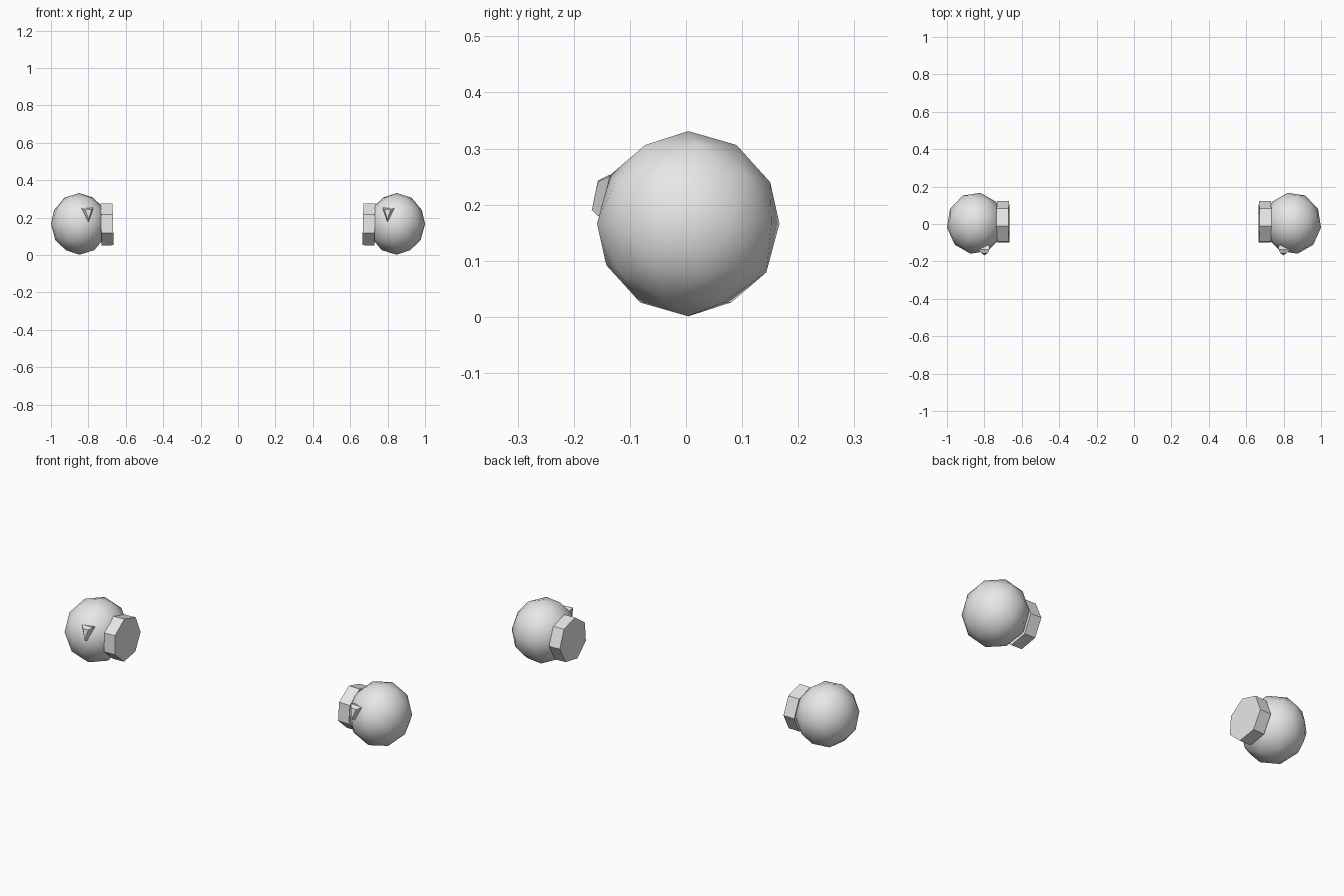
import bpy, bmesh
from math import radians
from mathutils import Matrix, Vector

cube = bpy.data.objects.get("Cube")
if cube:
    bpy.data.objects.remove(cube, do_unlink=True)

grey = bpy.data.materials.new("light grey")
grey.use_nodes = True
grey.diffuse_color = (0.8, 0.8, 0.8, 1)
grey.node_tree.nodes["Principled BSDF"].inputs["Base Color"].default_value = (0.8, 0.8, 0.8, 1)


def finish(bm, name, smooth=False):
    """Turn a left-hand part into an object mirrored to the right."""
    bmesh.ops.recalc_face_normals(bm, faces=bm.faces)
    for f in bm.faces:
        f.smooth = smooth
    mesh = bpy.data.meshes.new(name)
    bm.to_mesh(mesh)
    bm.free()
    mesh.materials.append(grey)
    obj = bpy.data.objects.new(name, mesh)
    bpy.context.collection.objects.link(obj)
    mirror = obj.modifiers.new("Mirror", 'MIRROR')
    mirror.use_mirror_merge = False


# Rounded balls, slightly narrow across x
bm = bmesh.new()
bmesh.ops.create_icosphere(bm, subdivisions=2, radius=0.165, matrix=(
    Matrix.Translation((0.848, 0.004, 0.166))
    @ Matrix.Diagonal((0.93, 1, 1, 1))
    @ Matrix.Rotation(radians(82), 4, 'Z')))
finish(bm, "balls", smooth=True)

# Seven-sided discs on the inner sides
bm = bmesh.new()
bmesh.ops.create_cone(bm, cap_ends=True, segments=7, radius1=0.115, radius2=0.115, depth=0.064)
axis = Matrix(((0, 0, 1, 0), (1, 0, 0, 0), (0, 1, 0, 0), (0, 0, 0, 1)))
for v in bm.verts:
    v.co.z += 0
# Put one corner at 100 degrees in the side plane
first = max(bm.verts, key=lambda v: v.co.y).co
turn = radians(100) - Vector((1, 0)).angle_signed(Vector((first.x, first.y))) * -1
bm.transform(Matrix.Translation((0.700, 0.008, 0.162))
             @ Matrix.Rotation(radians(1.5), 4, 'Y')
             @ axis @ Matrix.Rotation(turn, 4, 'Z'))
finish(bm, "inner_discs")

# Small three-sided studs on the front: buried base, rim and front face
bm = bmesh.new()
rim = [Vector((0.772, -0.137, 0.253)), Vector((0.836, -0.137, 0.250)), Vector((0.798, -0.157, 0.180))]
front = [Vector((0.784, -0.157, 0.243)), Vector((0.816, -0.157, 0.241)), Vector((0.798, -0.168, 0.190))]
base = [p + Vector((0.004, 0.035, -0.010)) for p in rim]
loops = [[bm.verts.new(p) for p in ring] for ring in (base, rim, front)]
for a, b in zip(loops, loops[1:]):
    for i in range(3):
        j = (i + 1) % 3
        bm.faces.new((a[i], a[j], b[j], b[i]))
bm.faces.new(loops[0])
bm.faces.new(loops[-1])
finish(bm, "front_studs")
